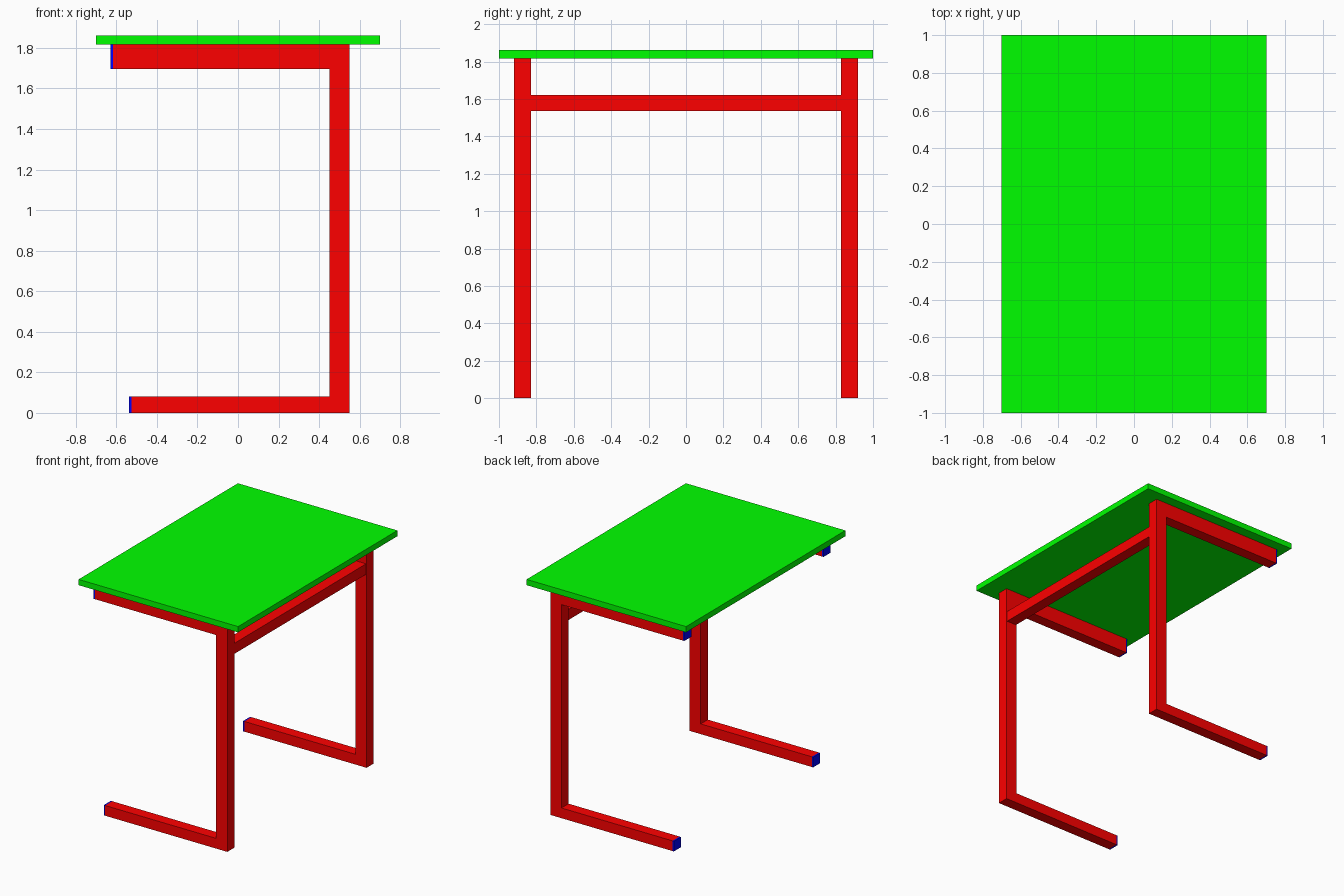
import bpy, bmesh

if "Cube" in bpy.data.objects:
    bpy.data.objects.remove(bpy.data.objects["Cube"])


def material(name, rgb):
    m = bpy.data.materials.new(name)
    m.diffuse_color = (*rgb, 1)
    m.use_nodes = True
    m.node_tree.nodes["Principled BSDF"].inputs["Base Color"].default_value = m.diffuse_color
    return m


RED = material("red_paint", (1, 0, 0))
GREEN = material("green_top", (0, 1, 0))
BLUE = material("blue_plastic", (0, 0, 1))


def extrude_profile(name, xz, y0, y1, mat):
    """Extrude an x/z outline along y into a closed solid."""
    bm = bmesh.new()
    face = bm.faces.new([bm.verts.new((x, y0, z)) for x, z in xz])
    ext = bmesh.ops.extrude_face_region(bm, geom=[face], use_keep_orig=True)
    moved = [v for v in ext["geom"] if isinstance(v, bmesh.types.BMVert)]
    bmesh.ops.translate(bm, verts=moved, vec=(0, y1 - y0, 0))
    bmesh.ops.recalc_face_normals(bm, faces=bm.faces)
    mesh = bpy.data.meshes.new(name)
    bm.to_mesh(mesh)
    bm.free()
    mesh.materials.append(mat)
    obj = bpy.data.objects.new(name, mesh)
    bpy.context.collection.objects.link(obj)
    return obj


def box(name, x, y, z, mat):
    outline = [(x[0], z[0]), (x[1], z[0]), (x[1], z[1]), (x[0], z[1])]
    return extrude_profile(name, outline, *y, mat)


TOP_Z, ARM_Z, FOOT_Z = 1.816, 1.697, 0.081
BACK_X, POST_X = 0.55, 0.452
ARM_X, FOOT_X = -0.616, -0.525
INNER, OUTER = 0.83, 0.919

# Table top
box("table_top", (-0.701, 0.701), (-1, 1), (TOP_Z, 1.862), GREEN)

# C-shaped side frames with plastic end caps
c_shape = [(FOOT_X, 0), (BACK_X, 0), (BACK_X, TOP_Z), (ARM_X, TOP_Z),
           (ARM_X, ARM_Z), (POST_X, ARM_Z), (POST_X, FOOT_Z), (FOOT_X, FOOT_Z)]
for side, y in (("front", (-OUTER, -INNER)), ("back", (INNER, OUTER))):
    extrude_profile(side + "_frame", c_shape, *y, RED)
    box(side + "_arm_cap", (ARM_X - 0.012, ARM_X), y, (ARM_Z, TOP_Z), BLUE)
    box(side + "_foot_cap", (FOOT_X - 0.012, FOOT_X), y, (0, FOOT_Z), BLUE)

# Cross bar joining the two posts
box("cross_bar", (0.458, 0.545), (-INNER, INNER), (1.536, 1.62), RED)
